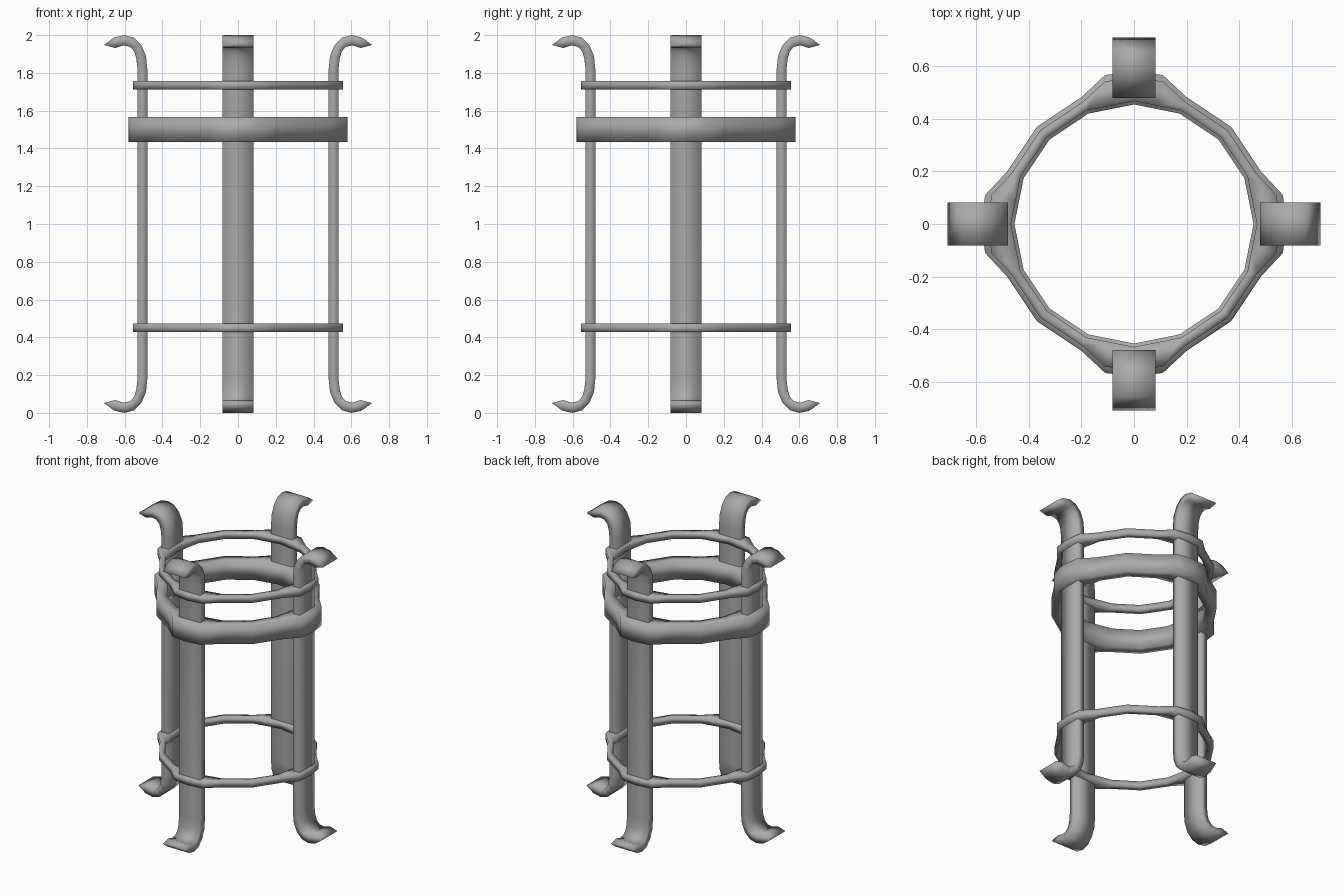
import bpy, bmesh, math

if "Cube" in bpy.data.objects:
    bpy.data.objects.remove(bpy.data.objects["Cube"])

HALF_WIDTH = 0.0815

metal = bpy.data.materials.new("dark_metal")
metal.diffuse_color = (0.4, 0.4, 0.4, 1.0)
metal.use_nodes = True
metal.node_tree.nodes["Principled BSDF"].inputs["Base Color"].default_value = metal.diffuse_color


def finish(name, bm):
    bmesh.ops.recalc_face_normals(bm, faces=bm.faces)
    for f in bm.faces:
        f.smooth = True  # soft shading all round, no sharp edges
    mesh = bpy.data.meshes.new(name)
    bm.to_mesh(mesh)
    bm.free()
    mesh.materials.append(metal)
    obj = bpy.data.objects.new(name, mesh)
    bpy.context.collection.objects.link(obj)
    return obj


# Upper hook profile, inner wall and outer wall pairs (radius, height)
PAIRS = [((0.48, 1.82), (0.532, 1.82)), ((0.487, 1.89), (0.539, 1.88)),
         ((0.511, 1.946), (0.55, 1.915)), ((0.55, 1.986), (0.572, 1.938)),
         ((0.60, 2.0), (0.605, 1.946)), ((0.655, 1.988), (0.65, 1.932))]
TIP = (0.71, 1.948)


def leg(name, angle):
    flip = lambda p: (p[0], 2.0 - p[1])
    strip = [(flip(a), flip(b)) for a, b in reversed(PAIRS)] + PAIRS
    c, s = math.cos(angle), math.sin(angle)
    bm = bmesh.new()

    def vert(p, y):
        return bm.verts.new((p[0] * c - y * s, p[0] * s + y * c, p[1]))

    loops = []
    for a, b in strip:
        loops.append([vert(a, -HALF_WIDTH), vert(a, HALF_WIDTH),
                      vert(b, HALF_WIDTH), vert(b, -HALF_WIDTH)])
    for l0, l1 in zip(loops, loops[1:]):
        for i in range(4):
            j = (i + 1) % 4
            bm.faces.new((l0[i], l0[j], l1[j], l1[i]))
    # pointed wedge at each end
    for tip, l in ((flip(TIP), loops[0]), (TIP, loops[-1])):
        t0, t1 = vert(tip, -HALF_WIDTH), vert(tip, HALF_WIDTH)
        bm.faces.new((l[0], l[1], t1, t0))
        bm.faces.new((l[2], l[3], t0, t1))
        bm.faces.new((l[0], t0, l[3]))
        bm.faces.new((l[1], l[2], t1))
    return finish(name, bm)


def ring(name, z0, z1, inner, outer, bulge):
    # 16-sided hoop that swells outward around each leg
    a = math.radians(22.5)
    ci, si = inner * math.cos(a), inner * math.sin(a)
    d = math.sqrt(0.5)
    quarter = [((inner, 0), (bulge, 0)),
               (((inner + ci) / 2, si / 2), (bulge - 0.014, 0.11)),
               ((ci, si), (outer * math.cos(a), outer * math.sin(a))),
               ((inner * d, inner * d), (outer * d, outer * d)),
               ((si, ci), (outer * math.sin(a), outer * math.cos(a))),
               ((si / 2, (inner + ci) / 2), (0.11, bulge - 0.014))]
    bm = bmesh.new()
    loops = []
    for c, s in ((1, 0), (0, 1), (-1, 0), (0, -1)):
        for pi, po in quarter:
            loops.append([bm.verts.new((p[0] * c - p[1] * s, p[0] * s + p[1] * c, z))
                          for p, z in ((pi, z0), (po, z0), (po, z1), (pi, z1))])
    for k, l0 in enumerate(loops):
        l1 = loops[(k + 1) % len(loops)]
        for i in range(4):
            j = (i + 1) % 4
            bm.faces.new((l0[i], l0[j], l1[j], l1[i]))
    return finish(name, bm)


# Four hooked legs
for i, side in enumerate(("right", "back", "left", "front")):
    leg(side + "_leg", i * math.pi / 2)

# Hoops
ring("upper_ring", 1.712, 1.757, 0.468, 0.505, 0.557)
ring("wide_band", 1.434, 1.567, 0.455, 0.523, 0.581)
ring("lower_ring", 0.427, 0.472, 0.468, 0.505, 0.557)
